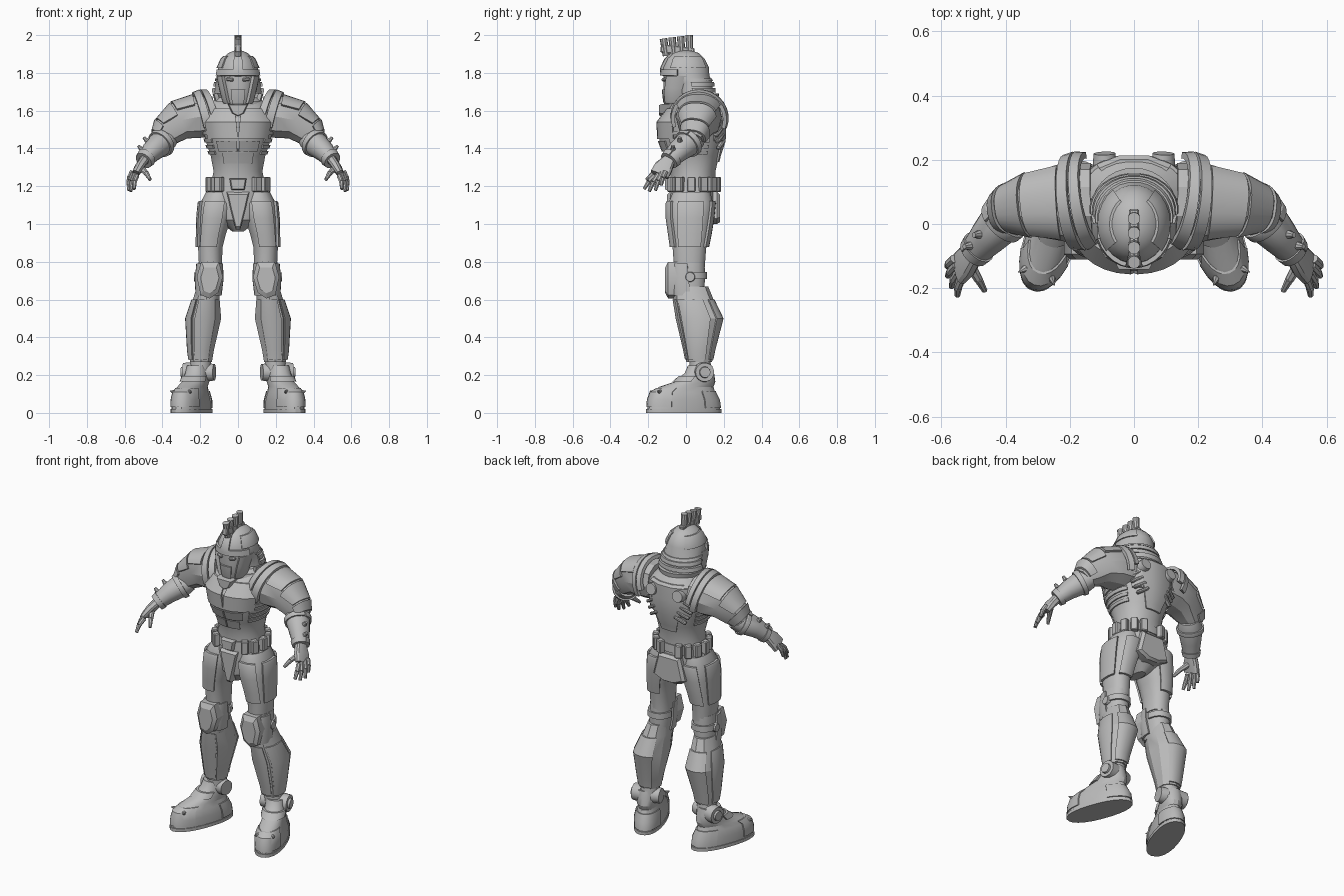
import bpy, bmesh, math
from mathutils import Vector, Matrix, Euler

cube = bpy.data.objects.get("Cube")
if cube:
    bpy.data.objects.remove(cube, do_unlink=True)

grey = bpy.data.materials.new("armour grey")
grey.use_nodes = True
grey.diffuse_color = (.5, .5, .5, 1)
grey.node_tree.nodes["Principled BSDF"].inputs["Base Color"].default_value = (.5, .5, .5, 1)
parts = []

def finish(name, bm, mirror):
    bmesh.ops.recalc_face_normals(bm, faces=bm.faces)
    mesh = bpy.data.meshes.new(name)
    bm.to_mesh(mesh)
    bm.free()
    mesh.materials.append(grey)
    obj = bpy.data.objects.new(name, mesh)
    bpy.context.scene.collection.objects.link(obj)
    if mirror:
        obj.modifiers.new("Mirror", 'MIRROR')
    parts.append(obj)
    return obj

def skin(name, rings, mirror):
    bm = bmesh.new()
    rows = [[bm.verts.new(p) for p in ring] for ring in rings]
    for lo, hi in zip(rows, rows[1:]):
        for k in range(len(lo)):
            bm.faces.new((lo[k - 1], lo[k], hi[k], hi[k - 1]))
    bm.faces.new(rows[0])
    bm.faces.new(rows[-1])
    return finish(name, bm, mirror)

class Body:
    """Stack of superellipse sections (x, y, z, radius u, radius v)."""
    def __init__(self, sections, path=False, power=2):
        self.frames, self.power = [], power
        pts = [Vector(s[:3]) for s in sections]
        for i, s in enumerate(sections):
            d = Vector((0, 0, 1))
            if path:
                d = (pts[min(i + 1, len(pts) - 1)] - pts[max(i - 1, 0)]).normalized()
            v = Vector((0, 1, 0))
            v = (v - d * v.dot(d)).normalized()
            self.frames.append((pts[i], v.cross(d), v, s[3], s[4]))

    def point(self, t, angle, off=0):
        i = min(int(t), len(self.frames) - 2)
        c, u, v, ru, rv = [a + (b - a) * (t - i) for a, b in zip(self.frames[i], self.frames[i + 1])]
        cs, sn = math.cos(math.radians(angle)), math.sin(math.radians(angle))
        e = 2 / self.power
        return (c + u * (ru + off) * math.copysign(abs(cs) ** e, cs)
                + v * (rv + off) * math.copysign(abs(sn) ** e, sn))

    def loft(self, name, n=24, mirror=False):
        return skin(name, [[self.point(t, 360 * (k + .5) / n) for k in range(n)]
                           for t in range(len(self.frames))], mirror)

    def plate(self, name, t0, t1, a0, a1, thick=.012, mirror=False, taper=0):
        n, rings = max(2, int((a1 - a0) / 12)), []
        for t in [t0] + [t for t in range(len(self.frames)) if t0 < t < t1] + [t1]:
            cut = taper * (t - t0) / (t1 - t0)
            angles = [a0 + cut + (a1 - a0 - 2 * cut) * k / n for k in range(n + 1)]
            rings.append([self.point(t, a, thick) for a in angles]
                         + [self.point(t, a, -.012) for a in reversed(angles)])
        return skin(name, rings, mirror)

def rod(name, p0, p1, r0, r1, n=12, mirror=True):
    return Body([(*p0, r0, r0), (*p1, r1, r1)], True).loft(name, n, mirror)

def box(name, at, size, rot=(0, 0, 0), mirror=True):
    bm = bmesh.new()
    turn = Euler([math.radians(a) for a in rot])
    bmesh.ops.create_cube(bm, size=1, matrix=Matrix.LocRotScale(Vector(at), turn, Vector(size)))
    bmesh.ops.bevel(bm, geom=bm.edges[:], offset=.005, segments=1, affect='EDGES')
    return finish(name, bm, mirror)

def slab(name, outline, y0, y1, mirror=False, inset=.15):
    mid = sum((Vector(p) for p in outline), Vector((0, 0))) / len(outline)
    slope = y0 + (y1 - y0) * .2
    rings = [[(x, y, z) for x, z in (Vector(p).lerp(mid, shrink) for p in outline)]
             for y, shrink in ((y0, inset), (slope, 0), (y1, 0))]
    return skin(name, rings, mirror)

# Torso, pelvis and chest armour
torso = Body([(0, .03, .96, .03, .06), (0, .035, 1.02, .11, .115), (0, .035, 1.12, .16, .125),
              (0, .035, 1.2, .145, .12), (0, .037, 1.28, .13, .12), (0, .032, 1.36, .145, .143),
              (0, .03, 1.44, .172, .172), (0, .03, 1.54, .195, .177), (0, .06, 1.62, .17, .147),
              (0, .065, 1.67, .11, .1)], power=2.2)
torso.loft("torso", 28)
torso.plate("chest_plate", 6.1, 7.9, -90, -30, .01, True, 4)
torso.plate("upper_abdomen_plate", 5.3, 6, -89, -52, .008, True)
torso.plate("lower_abdomen_plate", 4.5, 5.2, -89, -60, .007, True)
torso.plate("back_plate", 4.6, 8.3, 72, 108, .01, taper=-22)
torso.plate("shoulder_blade_plate", 6, 8, 40, 62, .01, True)
for i in range(4):
    torso.plate("rib_band", 5.1 + i * .4, 5.32 + i * .4, -40, 30, .008, True)
    box("back_fin", (.09 + .016 * i, .185 - .006 * i, 1.42 + .033 * i), (.08, .025, .018), (0, 30, -25))
rod("back_disc", (.09, .16, 1.57), (.092, .22, 1.58), .04, .034, 14)

# Neck and collar
rod("neck", (0, .04, 1.6), (0, .02, 1.74), .075, .07, 16, False)
collar = Body([(0, .05, 1.61, .135, .13), (0, .045, 1.655, .115, .115), (0, .045, 1.69, .125, .12)])
collar.plate("collar_back", 0, 2, -20, 200, .01)
collar.plate("collar_front", 0, .9, -155, -25, .01)
slab("throat_guard", [(-.055, 1.635), (.055, 1.635), (.03, 1.585), (0, 1.57), (-.03, 1.585)], -.142, -.07)

# Helmet
dome = Body([(0, .045, 1.69, .126, .1), (0, .035, 1.75, .118, .105), (0, 0, 1.785, .113, .125),
             (0, 0, 1.83, .105, .122), (0, 0, 1.875, .084, .1), (0, 0, 1.905, .053, .068),
             (0, 0, 1.918, .02, .03)])
dome.loft("helmet_dome")
for i in range(3):
    dome.plate("neck_guard_band", .1 + .55 * i, .5 + .55 * i, -5, 185, .014 - .004 * i)
dome.plate("brow_guard", 2, 2.75, -160, -20, .013)
dome.plate("helmet_side_panel", 2.9, 4.5, -40, 55, .008, True)
dome.plate("helmet_ridge", 2.4, 5.6, -103, -77, .014)
mask = Body([(0, -.055, 1.61, .042, .042), (0, -.05, 1.65, .066, .062), (0, -.04, 1.72, .083, .08),
             (0, -.02, 1.79, .098, .1)], power=2.3)
mask.loft("face_mask", 16)
mask.plate("mouth_guard", .2, 1.9, -112, -68, .01)
mask.plate("cheek_guard", .7, 2.9, -50, 25, .018, True, 7)
box("eye_lens", (.042, -.115, 1.765), (.038, .02, .018), (0, -8, 20))

# Crest tubes along the helmet ridge
box("crest_base", (0, -.045, 1.92), (.032, .18, .045), (-7, 0, 0), False)
for i in range(4):
    y = -.105 + .042 * i
    rod("crest_tube", (0, y, 1.89), (0, y * 1.08 - .006, 1.982 + .006 * i), .018, .02, 10, False)

# Shoulders and upper arms
rim = Body([(.13, .078, 1.575, .135, .14), (.165, .072, 1.565, .145, .148), (.205, .068, 1.555, .14, .14)], True)
rim.plate("shoulder_inner_rim", 0, .9, 85, 275, .008, True)
rim.plate("shoulder_outer_rim", 1.1, 2, 70, 290, .008, True)
upper = Body([(.13, .07, 1.57, .11, .12), (.22, .067, 1.565, .115, .122), (.31, .06, 1.545, .105, .1),
              (.38, .047, 1.485, .082, .072), (.415, .035, 1.445, .05, .055)], True, 2.4)
upper.loft("upper_arm", 10, True)
upper.plate("shoulder_plate", 1.05, 1.95, 120, 240, .01, True)
upper.plate("bicep_plate", 2.05, 2.9, 105, 255, .008, True, 12)
upper.plate("elbow_guard", 3, 3.8, 80, 250, .01, True)

# Forearms and hands
fore = Body([(.365, .05, 1.455, .055, .06), (.402, .018, 1.432, .07, .073), (.455, -.04, 1.385, .057, .06),
             (.5, -.09, 1.335, .042, .046)], True)
fore.loft("forearm", 14, True)
fore.plate("forearm_cuff", .9, 1.25, -180, 175, .008, True)
fore.plate("wrist_cuff", 2.65, 3, -180, 175, .006, True)
for t in (1.8, 2.5):
    rod("forearm_stud", fore.point(t, 185), fore.point(t, 185, .025), .014, .008, 8)
palm = Body([(.498, -.09, 1.337, .026, .034), (.523, -.118, 1.3, .025, .05), (.545, -.14, 1.26, .018, .052)], True, 3)
palm.loft("palm", 12, True)
for i, tip in enumerate([(.582, -.132, 1.205), (.58, -.162, 1.178), (.568, -.195, 1.173), (.55, -.222, 1.185)]):
    base = Vector((.56 - .008 * i, -.108 - .019 * i, 1.277 - .007 * i))
    mid = base.lerp(Vector(tip), .5) + Vector((.005, -.003, .004))
    rod("finger_base", base, mid, .014, .013, 8)
    rod("finger_tip", mid, tip, .0135, .009, 8)
rod("thumb_base", (.512, -.125, 1.295), (.485, -.172, 1.268), .018, .014, 8)
rod("thumb_tip", (.485, -.172, 1.268), (.465, -.208, 1.235), .014, .009, 8)

# Belt, pouches and hip guards
belt = Body([(0, .035, 1.185, .147, .128), (0, .035, 1.235, .142, .126)], power=2.2)
belt.loft("belt", 28)
for a in (-52, -28, -2, 22, 46, 68):
    box("belt_pouch", belt.point(.5, a, .01), (.036, .042, .08), (0, 0, a))
slab("belt_buckle", [(-.045, 1.24), (.045, 1.24), (.035, 1.18), (-.035, 1.18)], -.112, -.06)
slab("groin_plate", [(-.06, 1.17), (.06, 1.17), (.04, 1.08), (.012, .97), (-.012, .97), (-.04, 1.08)], -.1, -.02)
slab("seat_flap", [(-.075, 1.17), (.075, 1.17), (.11, 1.03), (.04, 1), (-.04, 1), (-.11, 1.03)], .18, .1)

# Thighs and knees
thigh = Body([(.145, .018, .76, .062, .082), (.147, .018, .87, .065, .09), (.138, .02, .94, .073, .102),
              (.122, .021, 1.03, .087, .116), (.11, .025, 1.11, .092, .12), (.1, .03, 1.17, .07, .1)], power=2.3)
thigh.loft("thigh", 16, True)
for side, a in (("outer", 0), ("front", -80), ("back", 85)):
    thigh.plate("thigh_" + side + "_guard", 1.1, 4.2, a - 32, a + 32, .013, True, 4)
knee = Body([(.157, .015, .6, .058, .08), (.152, .01, .71, .066, .092), (.15, .015, .8, .06, .085)], power=2.3)
knee.loft("knee_joint", 16, True)
knee.plate("knee_wrap", .2, 1.9, -185, 5, .01, True, 8)
knee.plate("knee_strap", 1, 1.4, 10, 170, .01, True)
slab("knee_guard", [(.1, .8), (.195, .8), (.218, .72), (.198, .625), (.15, .605), (.105, .635), (.08, .72)],
     -.11, -.03, True, .3)
rod("knee_disc", (.2, .022, .72), (.233, .022, .72), .03, .024)

# Shins
shin = Body([(.196, .07, .27, .061, .068), (.195, .07, .33, .07, .08), (.18, .072, .5, .095, .122),
             (.168, .04, .6, .074, .106), (.16, .024, .67, .06, .093)], power=2.2)
shin.loft("shin", 10, True)
for side, a0, a1 in (("front", -122, -62), ("outer", -48, 25), ("calf", 45, 130)):
    shin.plate("shin_" + side + "_guard", .2, 3, a0, a1, .005, True)

# Ankles
rod("ankle", (.2, .08, .19), (.196, .072, .29), .06, .055, 14)
rod("outer_ankle_disc", (.235, .09, .215), (.288, .1, .215), .055, .05, 18)
rod("outer_ankle_hub", (.28, .098, .215), (.3, .102, .215), .032, .028, 16)
rod("inner_ankle_disc", (.17, .075, .215), (.125, .065, .215), .05, .044, 18)

# Boots, turned outward about the vertical axis
boot = Body([(0, 0, .015, .08, .203), (0, -.002, .07, .08, .196), (0, -.005, .11, .072, .178),
             (0, .015, .138, .062, .15), (0, .063, .165, .063, .112), (0, .088, .21, .06, .08),
             (0, .092, .25, .054, .065)], power=2.25)
sole = Body([(0, 0, 0, .084, .209), (0, 0, .02, .084, .209)], power=2.25)
shoes = [boot.loft("boot", 20, True), sole.loft("sole", 24, True),
         boot.plate("toe_cap", .3, 2.8, -155, -25, .006, True),
         boot.plate("heel_guard", .2, 2.2, 25, 155, .006, True),
         boot.plate("ankle_strap", 4, 4.7, -160, -20, .012, True)]
for a in (-125, -55):
    shoes.append(rod("toe_spike", boot.point(1.9, a, -.02), boot.point(2.2, a, .028), .02, .002, 8))
for shoe in shoes:
    shoe.data.transform(Matrix.Translation((.246, -.012, 0)) @ Matrix.Rotation(math.radians(20), 4, 'Z'))

# Smooth shading with crisp panel edges
for obj in bpy.context.scene.objects:
    obj.select_set(obj in parts)
bpy.context.view_layer.objects.active = parts[0]
bpy.ops.object.shade_smooth_by_angle(angle=math.radians(28))
